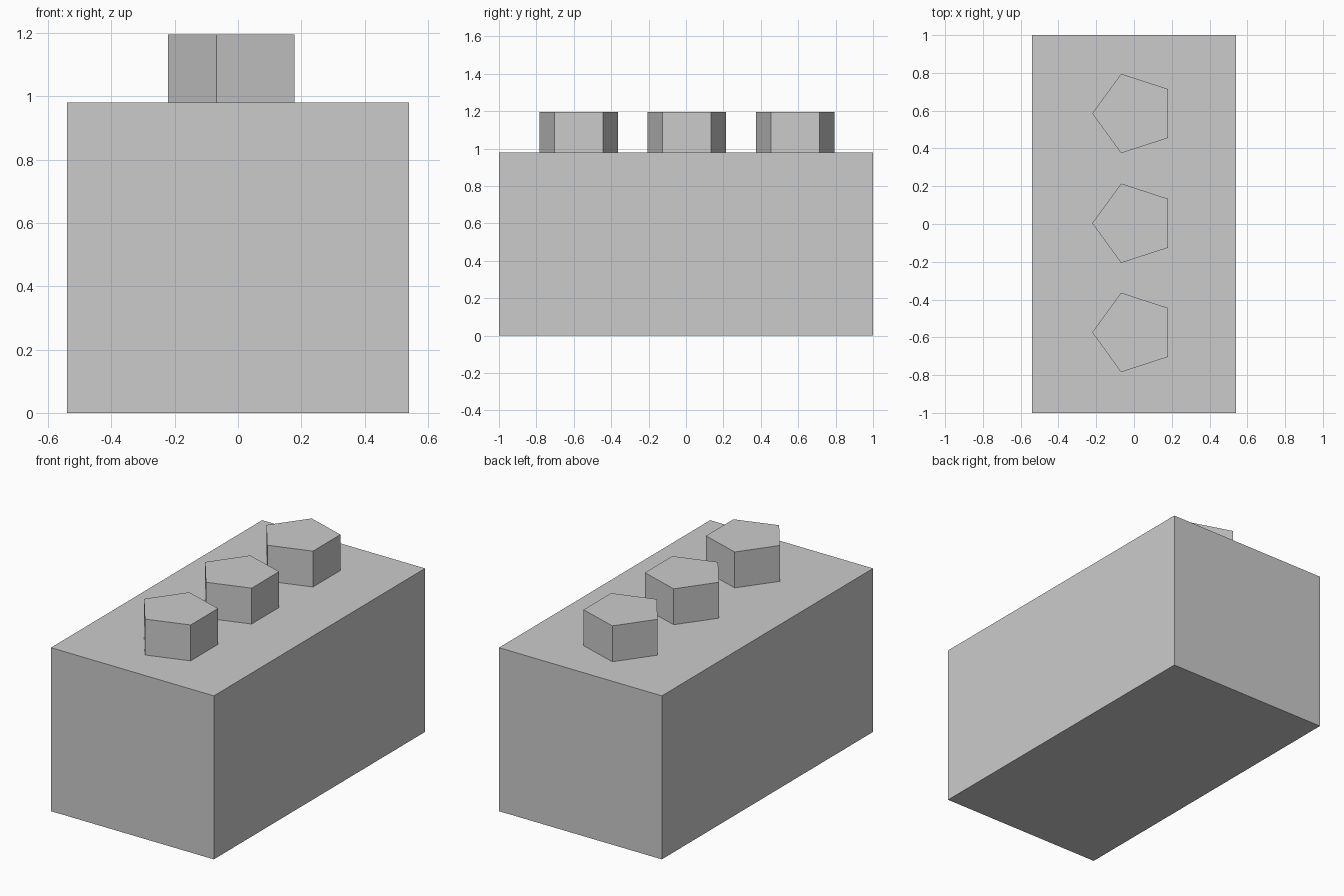
import bpy

cube = bpy.data.objects.get("Cube")
if cube:
    bpy.data.objects.remove(cube, do_unlink=True)

GREY = (0.6, 0.6, 0.6, 1.0)
BODY_HEIGHT = 0.98
TOP = 1.195

grey = bpy.data.materials.new("plain grey")
grey.use_nodes = True
grey.diffuse_color = GREY
grey.node_tree.nodes["Principled BSDF"].inputs["Base Color"].default_value = GREY


def finish(name):
    obj = bpy.context.object
    obj.name = name
    obj.data.materials.append(grey)
    return obj


# Rectangular body
bpy.ops.mesh.primitive_cube_add(size=1, location=(0, 0, BODY_HEIGHT / 2))
body = finish("block_body")
body.scale = (1.08, 2, BODY_HEIGHT)

# Row of five-sided studs, each with a corner towards +x
for name, y in (("front", -0.574), ("middle", 0.004), ("back", 0.585)):
    bpy.ops.mesh.primitive_cylinder_add(
        vertices=5, radius=0.221, depth=TOP - BODY_HEIGHT,
        location=(0, y, (TOP + BODY_HEIGHT) / 2))
    stud = finish(name + "_stud")
    # Turn the first corner from its starting direction round to +x
    corner = stud.data.vertices[0].co
    stud.rotation_euler.z = -corner.xy.angle_signed((1, 0)) * -1
